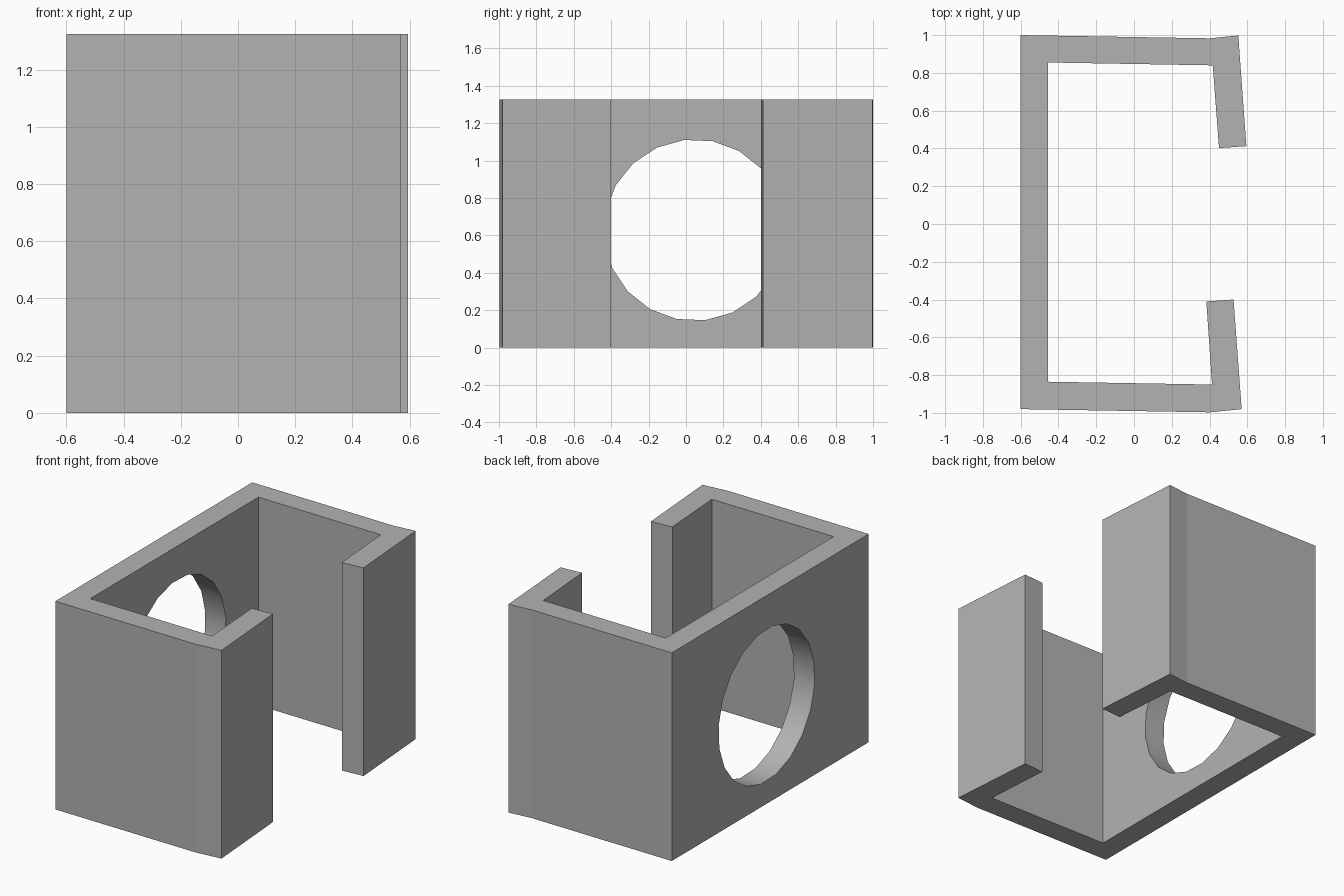
import bpy
import bmesh
from math import radians
from mathutils import Matrix

cube = bpy.data.objects.get("Cube")
if cube:
    bpy.data.objects.remove(cube, do_unlink=True)

HEIGHT = 1.325

# Single plain grey
grey = bpy.data.materials.new("plain grey")
grey.use_nodes = True
color = (0.45, 0.45, 0.45, 1)
grey.diffuse_color = color
grey.node_tree.nodes["Principled BSDF"].inputs["Base Color"].default_value = color


def make_object(name, bm):
    bmesh.ops.recalc_face_normals(bm, faces=bm.faces)
    mesh = bpy.data.meshes.new(name)
    bm.to_mesh(mesh)
    bm.free()
    mesh.materials.append(grey)
    obj = bpy.data.objects.new(name, mesh)
    bpy.context.collection.objects.link(obj)
    return obj


# Channel: slightly skewed C profile, extruded upwards
profile = [
    (-0.6, 1.0), (-0.6, -0.98), (0.4, -0.997), (0.57, -0.98),
    (0.527, -0.4), (0.383, -0.41), (0.413, -0.85), (-0.455, -0.835),
    (-0.455, 0.855), (0.417, 0.84), (0.45, 0.402), (0.595, 0.412),
    (0.552, 0.998), (0.4, 0.983),
]
bm = bmesh.new()
base = bm.faces.new([bm.verts.new((x, y, 0)) for x, y in profile])
top = bmesh.ops.extrude_face_region(bm, geom=[base], use_keep_orig=True)["geom"]
bmesh.ops.translate(bm, vec=(0, 0, HEIGHT),
                    verts=[v for v in top if isinstance(v, bmesh.types.BMVert)])
channel = make_object("channel_bracket", bm)

# Round opening through the broad wall
bm = bmesh.new()
placement = (Matrix.Translation((-0.53, 0.046, 0.628))
             @ Matrix.Rotation(radians(6.6), 4, "X")
             @ Matrix.Rotation(radians(90), 4, "Y"))
bmesh.ops.create_cone(bm, cap_ends=True, segments=20, radius1=0.485,
                      radius2=0.485, depth=0.5, matrix=placement)
for face in bm.faces:
    face.smooth = len(face.verts) == 4
cutter = make_object("opening_cutter", bm)
cutter.hide_render = True

cut = channel.modifiers.new("opening", "BOOLEAN")
cut.operation = "DIFFERENCE"
cut.solver = "EXACT"
cut.object = cutter
bpy.context.view_layer.objects.active = channel
channel.select_set(True)
bpy.ops.object.modifier_apply(modifier=cut.name)
bpy.data.objects.remove(cutter, do_unlink=True)
